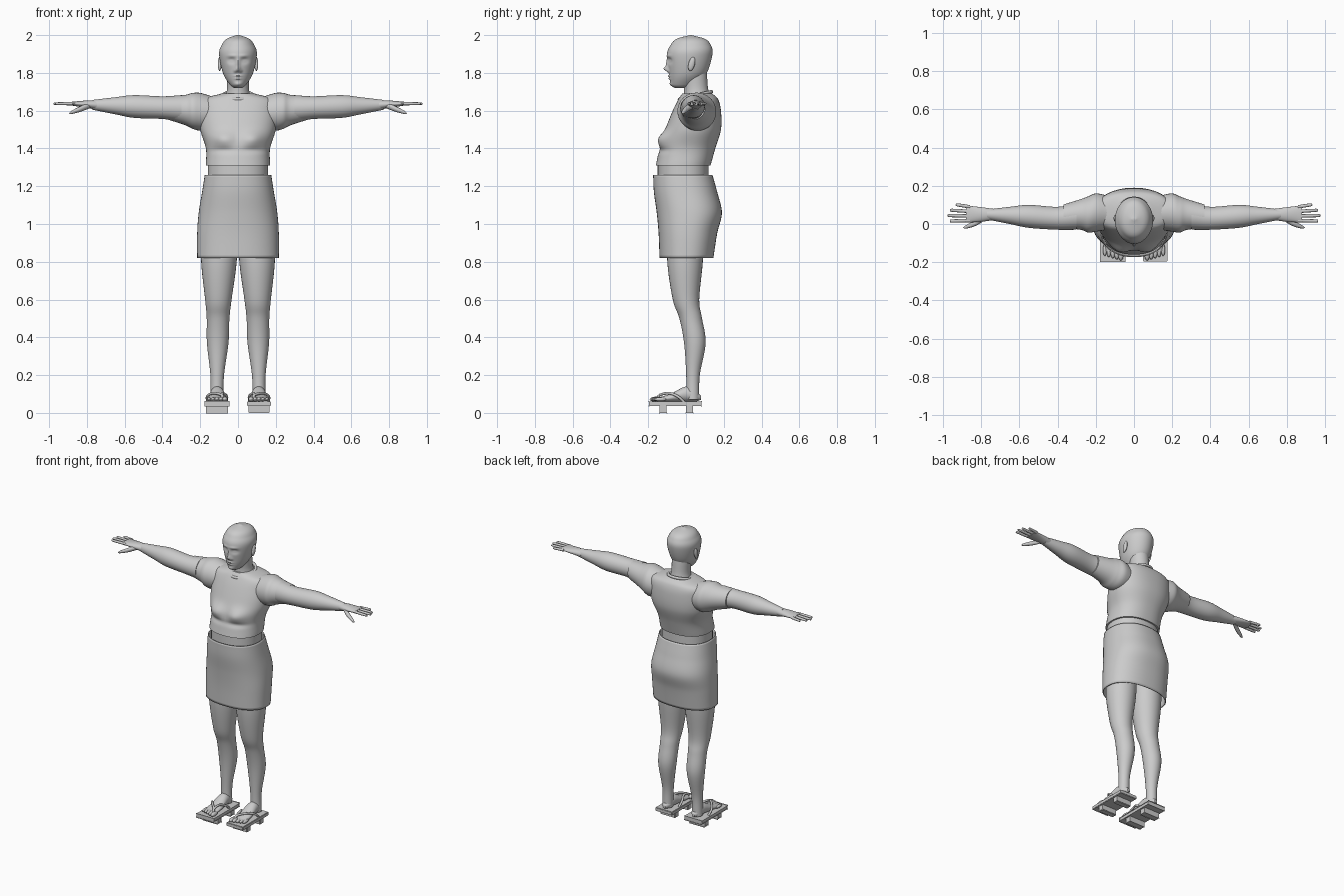
import bpy, bmesh, math
from mathutils import Matrix, Vector

if "Cube" in bpy.data.objects:
    bpy.data.objects.remove(bpy.data.objects["Cube"])

grey = bpy.data.materials.new("plain_grey")
grey.use_nodes = True
grey.diffuse_color = (.6, .6, .6, 1)
grey.node_tree.nodes["Principled BSDF"].inputs["Base Color"].default_value = grey.diffuse_color


def finish(name, bm):
    """Turn a bmesh into a smooth shaded object with crisp creases."""
    bmesh.ops.recalc_face_normals(bm, faces=bm.faces)
    mesh = bpy.data.meshes.new(name)
    bm.to_mesh(mesh)
    bm.free()
    mesh.materials.append(grey)
    part = bpy.data.objects.new(name, mesh)
    bpy.context.collection.objects.link(part)
    bpy.ops.object.select_all(action="DESELECT")
    part.select_set(True)
    bpy.context.view_layer.objects.active = part
    bpy.ops.object.shade_smooth_by_angle(angle=math.radians(45))
    return part


def spline(points, steps):
    """Smooth path through points with any number of coordinates."""
    points = [Vector(point) for point in points]
    points = [points[0] * 2 - points[1], *points, points[-1] * 2 - points[-2]]
    path = []
    for before, start, end, after in zip(points, points[1:], points[2:], points[3:]):
        for step in range(steps):
            t = step / steps
            leave, arrive = (end - before) / 2, (after - start) / 2
            path.append(start + leave * t + ((end - start) * 3 - leave * 2 - arrive) * t**2
                        + ((start - end) * 2 + leave + arrive) * t**3)
    return path + [points[-2]]


def loft(name, sections, axis="z", side=1, around=32, steps=6, power=2, bumps=(), caps=True):
    """Skin rings given as (along, centre u, centre v, radius u, radius v)."""
    bm = bmesh.new()
    rings = []
    for along, u, v, wide, deep in spline(sections, steps):
        ring = []
        for k in range(around):
            angle = math.tau * k / around
            c, s = math.cos(angle), math.sin(angle)
            p = u + wide * math.copysign(abs(c) ** (2 / power), c)
            q = v + deep * math.copysign(abs(s) ** (2 / power), s)
            # Bumps push only the front of the ring, alike on both sides
            for x, z, width, height, push in bumps:
                reach = ((abs(p) - x) / width) ** 2 + ((along - z) / height) ** 2
                q -= push * math.exp(-reach) * math.sqrt(max(0, -s))
            spot = {"z": (p, q, along), "x": (along, p, q), "y": (p, along, q)}[axis]
            ring.append(bm.verts.new((spot[0] * side, *spot[1:])))
        rings.append(ring)
    for lower, upper in zip(rings, rings[1:]):
        for k in range(around):
            bm.faces.new((lower[k - 1], lower[k], upper[k], upper[k - 1]))
    if caps:
        bm.faces.new(rings[0])
        bm.faces.new(rings[-1])
    return finish(name, bm)


def body(name, rows, **options):
    """Upright shape from rows of (height, front, back, half width)."""
    return loft(name, [(z, 0, (front + back) / 2, half, (back - front) / 2)
                       for z, front, back, half in rows], **options)


def ellipsoid(name, centre, radii, side, lean=0):
    bm = bmesh.new()
    bmesh.ops.create_uvsphere(bm, u_segments=16, v_segments=10, radius=1)
    bmesh.ops.scale(bm, vec=radii, verts=bm.verts)
    bmesh.ops.rotate(bm, matrix=Matrix.Rotation(lean, 3, "X"), verts=bm.verts)
    for vert in bm.verts:
        vert.co += Vector(centre)
        vert.co.x *= side
    finish(name, bm)


def tube(name, path, radius, side=1, closed=False):
    curve = bpy.data.curves.new(name, "CURVE")
    curve.dimensions = "3D"
    curve.bevel_depth = radius
    strand = curve.splines.new("POLY")
    strand.points.add(len(path) - 1)
    for point, (x, y, z) in zip(strand.points, path):
        point.co = (x * side, y, z, 1)
    strand.use_cyclic_u = closed
    helper = bpy.data.objects.new(name, curve)
    bm = bmesh.new()
    bm.from_mesh(bpy.data.meshes.new_from_object(helper))
    bpy.data.objects.remove(helper)
    finish(name, bm)


def box(name, low, high, side):
    bm = bmesh.new()
    bmesh.ops.create_cube(bm, size=1)
    for vert in bm.verts:
        vert.co = [(a + b) / 2 + c * (b - a) for a, b, c in zip(low, high, vert.co)]
        vert.co.x *= side
    bmesh.ops.bevel(bm, geom=bm.edges[:], offset=.003, segments=2, affect="EDGES")
    finish(name, bm)


# Head: nose tip, nose bridge, nostrils, eye sockets, eyes, brows, lips, chin
face = [(0, 1.82, .013, .012, .02), (0, 1.84, .01, .03, .01), (.014, 1.81, .008, .008, .01),
        (.035, 1.865, .02, .014, -.014), (.035, 1.863, .013, .007, .007),
        (.03, 1.89, .025, .008, .005), (0, 1.784, .02, .005, .008),
        (0, 1.77, .018, .005, .007), (0, 1.74, .02, .01, .006)]
body("head", [(1.72, -.06, .01, .02), (1.74, -.08, .05, .045), (1.8, -.09, .11, .08),
              (1.9, -.1, .14, .1), (1.95, -.08, .13, .085), (1.98, -.05, .1, .06),
              (2, .02, .03, .01)], around=96, steps=16, bumps=face)
body("neck", [(1.63, -.02, .15, .09), (1.7, -.01, .12, .06), (1.8, -.02, .11, .06)])

# Blouse with a bust and the fold below it, collar and bare waist
body("blouse", [(1.31, -.16, .13, .17), (1.4, -.14, .155, .17), (1.5, -.11, .185, .2),
                (1.6, -.07, .185, .205), (1.66, -.04, .17, .19), (1.69, -.02, .14, .09)],
     around=72, steps=10, power=2.3,
     bumps=[(.08, 1.45, .06, .04, .03), (.08, 1.39, .08, .015, -.01)])
body("waist", [(1.22, -.15, .12, .16), (1.35, -.15, .12, .16)], power=2.3)
turns = [math.tau * k / 40 for k in range(40)]
tube("collar", [(.08 * math.cos(a), .05 + .085 * math.sin(a), 1.68 + .02 * math.sin(a))
                for a in turns], .009, closed=True)

# Skirt, open at the hem
skirt = body("skirt", [(.82, -.14, .145, .216), (.95, -.145, .165, .216), (1.06, -.155, .19, .208),
                       (1.17, -.17, .165, .19), (1.26, -.174, .14, .176)],
             around=64, steps=8, power=2.3, caps=False)
skirt.modifiers.new("cloth", "SOLIDIFY").thickness = .006

for label, side in (("left_", 1), ("right_", -1)):
    # Puffed sleeve, arm and palm, rising slightly outward
    loft(label + "sleeve", [(x, y, 1.57 + .12 * x, r, r) for x, y, r in (
        (.14, .06, .09), (.2, .06, .1), (.24, .05, .095), (.28, .05, .08), (.37, .04, .062))],
        "x", side)
    loft(label + "arm", [(x, y, 1.6 + .04 * x, r, r) for x, y, r in (
        (.3, .04, .07), (.4, .03, .06), (.55, .04, .06), (.65, .045, .045), (.77, .05, .026))],
        "x", side)
    loft(label + "palm", [(.74, .05, 1.63, .03, .025), (.8, .05, 1.634, .038, .02),
                          (.88, .052, 1.637, .045, .01)], "x", side)

    # Fingers fan out from the palm
    for i, finger in enumerate(("little", "ring", "middle", "index")):
        root, tip, reach = .09 - .024 * i, .1 - .028 * i, .975 - .01 * (i - 2) ** 2
        loft(label + finger + "_finger", [
            (.86, root, 1.637, .009, .009), (reach - .01, tip, 1.637, .008, .007),
            (reach, tip, 1.636, .001, .001)], "x", side, around=12)
    loft(label + "thumb", [(x, y, 1.93 - .385 * x, r, r) for x, y, r in (
        (.78, .035, .015), (.83, .005, .015), (.88, -.015, .009), (.895, -.02, .001))],
        "x", side, around=12)
    ellipsoid(label + "ear", (.097, .03, 1.847), (.01, .017, .038), side, -.25)

    # Leg and foot
    loft(label + "leg", [(z, .113 - .015 * z, y, r, r) for z, y, r in (
        (.97, 0, .093), (.8, -.005, .094), (.6, 0, .07), (.5, .025, .06), (.37, .047, .057),
        (.2, .037, .036), (.07, .036, .034))], "z", side)
    loft(label + "foot", [
        (.08, .11, .08, .01, .01), (.05, .11, .09, .03, .03), (0, .11, .1, .036, .04),
        (-.08, .11, .08, .044, .022), (-.15, .11, .07, .045, .01)], "y", side)
    for i, toe in enumerate(("big", "second", "third", "fourth", "little")):
        size = .014 - .001 * i
        ellipsoid(label + toe + "_toe", (.069 + .021 * i, .006 * i - .16, .072),
                  (size, .032, size), side)

    # Raised sandal: board, two cross bars and a forked strap
    box(label + "sandal_board", (.048, -.196, .036), (.175, .082, .06), side)
    for part, start in (("front", -.14), ("rear", 0)):
        box(label + part + "_bar", (.056, start, 0), (.167, start + .038, .04), side)
    for part, x in (("inner", .06), ("outer", .162)):
        tube(label + part + "_strap", spline([
            (.083, -.155, .06), (.085, -.14, .093), (x / 2 + .05, -.09, .104),
            (x, -.045, .088), (x, -.01, .058)], 6), .007, side)
